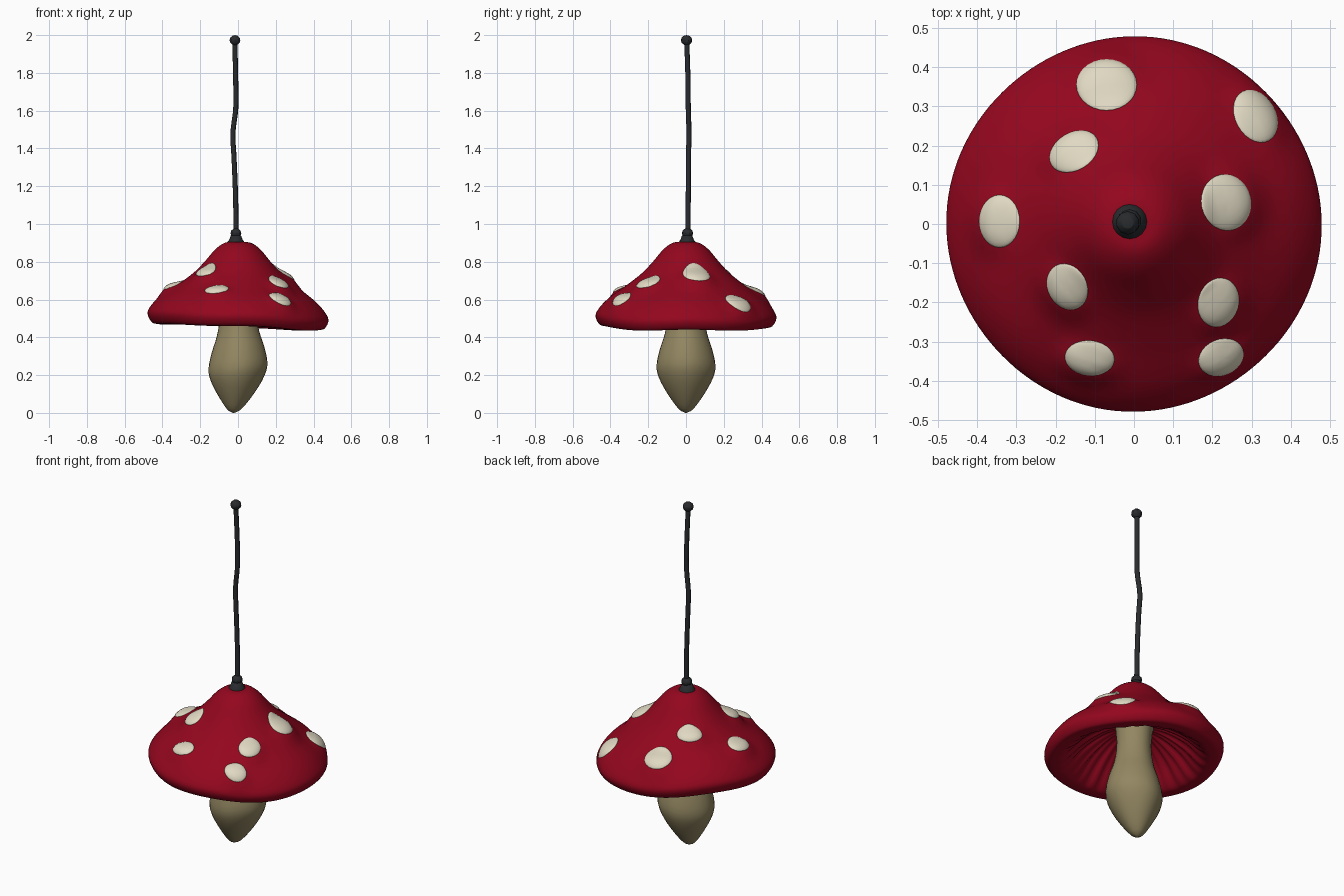
import bpy, bmesh
from math import sin, cos, pi, sqrt, exp
from mathutils import Vector

cube = bpy.data.objects.get("Cube")
if cube:
    bpy.data.objects.remove(cube, do_unlink=True)


def material(name, colour):
    m = bpy.data.materials.new(name)
    m.use_nodes = True
    m.diffuse_color = (*colour, 1)
    bsdf = m.node_tree.nodes["Principled BSDF"]
    bsdf.inputs["Base Color"].default_value = (*colour, 1)
    bsdf.inputs["Roughness"].default_value = 0.7
    return m


RED = material("cap red", (0.295, 0.002, 0.013))
CREAM = material("spot cream", (0.74, 0.69, 0.54))
TAN = material("stem tan", (0.29, 0.24, 0.12))
BLACK = material("cord black", (0.022, 0.024, 0.027))


def smooth_path(points, steps):
    """Catmull-Rom curve through the profile points."""
    p = [Vector(q) for q in points]
    p = [2 * p[0] - p[1]] + p + [2 * p[-1] - p[-2]]
    out = []
    for a, b, c, d in zip(p, p[1:], p[2:], p[3:]):
        for i in range(steps):
            t = i / steps
            out.append(0.5 * (2 * b + (c - a) * t + (2 * a - 5 * b + 4 * c - d) * t * t
                              + (3 * b - a - 3 * c + d) * t ** 3))
    return out + [p[-2]]


def build_rings(name, ring_count, segments, place, mat):
    """Skin rings of points; place(ring, angle) gives each position."""
    bm = bmesh.new()
    rings = [[bm.verts.new(place(i, 2 * pi * j / segments)) for j in range(segments)]
             for i in range(ring_count)]
    for lo, hi in zip(rings, rings[1:]):
        for j in range(segments):
            k = (j + 1) % segments
            bm.faces.new((lo[j], lo[k], hi[k], hi[j]))
    for ring in (rings[0], rings[-1]):
        bm.faces.new(ring)
    bmesh.ops.remove_doubles(bm, verts=bm.verts, dist=1e-5)
    bmesh.ops.recalc_face_normals(bm, faces=bm.faces)
    mesh = bpy.data.meshes.new(name)
    bm.to_mesh(mesh)
    bm.free()
    mesh.materials.append(mat)
    mesh.shade_smooth()
    obj = bpy.data.objects.new(name, mesh)
    bpy.context.collection.objects.link(obj)
    return obj


# Spot layout (x, y, half width, half depth, turn)
spots = [(-0.07, 0.355, 0.078, 0.066, 0), (0.31, 0.275, 0.052, 0.072, 0.5),
         (-0.153, 0.185, 0.068, 0.048, 0.55), (-0.343, 0.007, 0.052, 0.068, 0),
         (0.235, 0.055, 0.064, 0.073, 0.2), (-0.17, -0.16, 0.05, 0.062, 0.5),
         (0.215, -0.2, 0.052, 0.064, -0.3), (0.222, -0.34, 0.06, 0.046, 0.4),
         (-0.113, -0.342, 0.064, 0.045, -0.1)]

# Cap: thin shell with a drooping wavy rim and radial gill folds underneath
outer = smooth_path([(0.02, 0.905), (0.07, 0.9), (0.12, 0.865), (0.175, 0.8), (0.235, 0.737),
                     (0.32, 0.67), (0.41, 0.603), (0.462, 0.546), (0.477, 0.505), (0.455, 0.463),
                     (0.42, 0.456)], 4)
under = smooth_path([(0.42, 0.456), (0.385, 0.461), (0.345, 0.492), (0.28, 0.56), (0.2, 0.615),
                     (0.12, 0.648), (0.03, 0.66)], 3)[1:]
cap_path = outer + under


def spot_lift(x, y, r):
    """Swelling of the cap below each spot, levelling it outwards."""
    lift = 0
    for sx, sy, rx, ry, turn in spots:
        u = (x - sx) * cos(turn) + (y - sy) * sin(turn)
        v = (y - sy) * cos(turn) - (x - sx) * sin(turn)
        d = (u / rx) ** 2 + (v / ry) ** 2
        lift += max(0, 0.015 + 0.4 * (r - sqrt(sx * sx + sy * sy))) * exp(-0.4 * d * d)
    return lift


def cap_point(i, a):
    r, z = cap_path[i]
    w = (r / 0.477) ** 2
    if i >= len(outer):
        fold = sin(pi * (i - len(outer) + 1) / len(under)) ** 2
        z += fold * (0.009 * sin(32 * a) + 0.006 * sin(13 * a + 1))
    elif z > 0.52:
        z += spot_lift(r * cos(a), r * sin(a), r)
    z += w * (-0.026 * cos(a) - 0.005 * sin(2 * a) + 0.005 * sin(3 * a + 0.5) + 0.004 * cos(5 * a))
    r *= 1 + w * 0.004 * sin(4 * a + 2)
    return r * cos(a), r * sin(a), z


cap = build_rings("mushroom_cap", len(cap_path), 128, cap_point, RED)

# Spots: shallow domes draped on the cap
bpy.context.view_layer.update()
for n, (x, y, rx, ry, turn) in enumerate(spots):
    def spot_point(i, a):
        t = sin(i / 7 * pi / 2)
        u, v = rx * t * cos(a), ry * t * sin(a)
        at = Vector((x + u * cos(turn) - v * sin(turn), y + u * sin(turn) + v * cos(turn), 2))
        hit, at, normal, face = cap.ray_cast(at, Vector((0, 0, -1)))
        return at + normal * (0.012 * sqrt(max(0, 1 - t * t)) - 0.001)
    build_rings(f"spot_{n + 1}", 8, 28, spot_point, CREAM)

# Stem: bulb tapering to a point below and a neck above
stem_path = smooth_path([(0.004, 0), (0.04, 0.022), (0.1, 0.105), (0.143, 0.185), (0.156, 0.25),
                         (0.139, 0.335), (0.112, 0.42), (0.096, 0.52), (0.1, 0.63), (0.11, 0.67)], 3)


def stem_point(i, a):
    r, z = stem_path[i]
    shift = -0.023 * max(0, 1 - z / 0.25) ** 1.5
    lean = 0.12 * r * cos(a) * sin(min(1, z / 0.4) * pi / 2)
    r *= 1 - 0.035 * sin(2 * a) ** 2
    return r * cos(a) + shift, r * sin(a), z + lean


build_rings("stem", len(stem_path), 32, stem_point, TAN)

# Cord: slightly bent hanging cable
curve = bpy.data.curves.new("cord", "CURVE")
curve.dimensions = "3D"
curve.bevel_depth = 0.0135
curve.bevel_resolution = 2
curve.use_fill_caps = True
path = [(-0.01, 0.01, 0.94), (-0.013, 0.012, 1.15), (-0.021, 0.013, 1.35), (-0.027, 0.016, 1.48),
        (-0.012, 0.012, 1.61), (-0.012, 0.011, 1.75), (-0.017, 0.004, 1.97)]
spline = curve.splines.new("POLY")
fine = smooth_path(path, 4)
spline.points.add(len(fine) - 1)
for p, co in zip(spline.points, fine):
    p.co = (*co, 1)
spline.use_smooth = True
curve.materials.append(BLACK)
bpy.context.collection.objects.link(bpy.data.objects.new("cord", curve))

# Cord fittings: end knobs and the collar on the cap
for name, at in (("top_knob", (-0.016, 0.003, 1.973)), ("lower_knob", (-0.011, 0.008, 0.951))):
    bpy.ops.mesh.primitive_uv_sphere_add(segments=10, ring_count=6, radius=0.03, location=at)
    knob = bpy.context.object
    knob.name = name
    knob.data.materials.append(BLACK)
    knob.scale.z = 0.9
    bpy.ops.object.shade_smooth_by_angle()

collar_path = [(0.045, 0.885), (0.044, 0.906), (0.036, 0.915), (0.027, 0.94)]
build_rings("cord_collar", 4, 16, lambda i, a: (collar_path[i][0] * cos(a) - 0.011,
            collar_path[i][0] * sin(a) + 0.006, collar_path[i][1]), BLACK)
